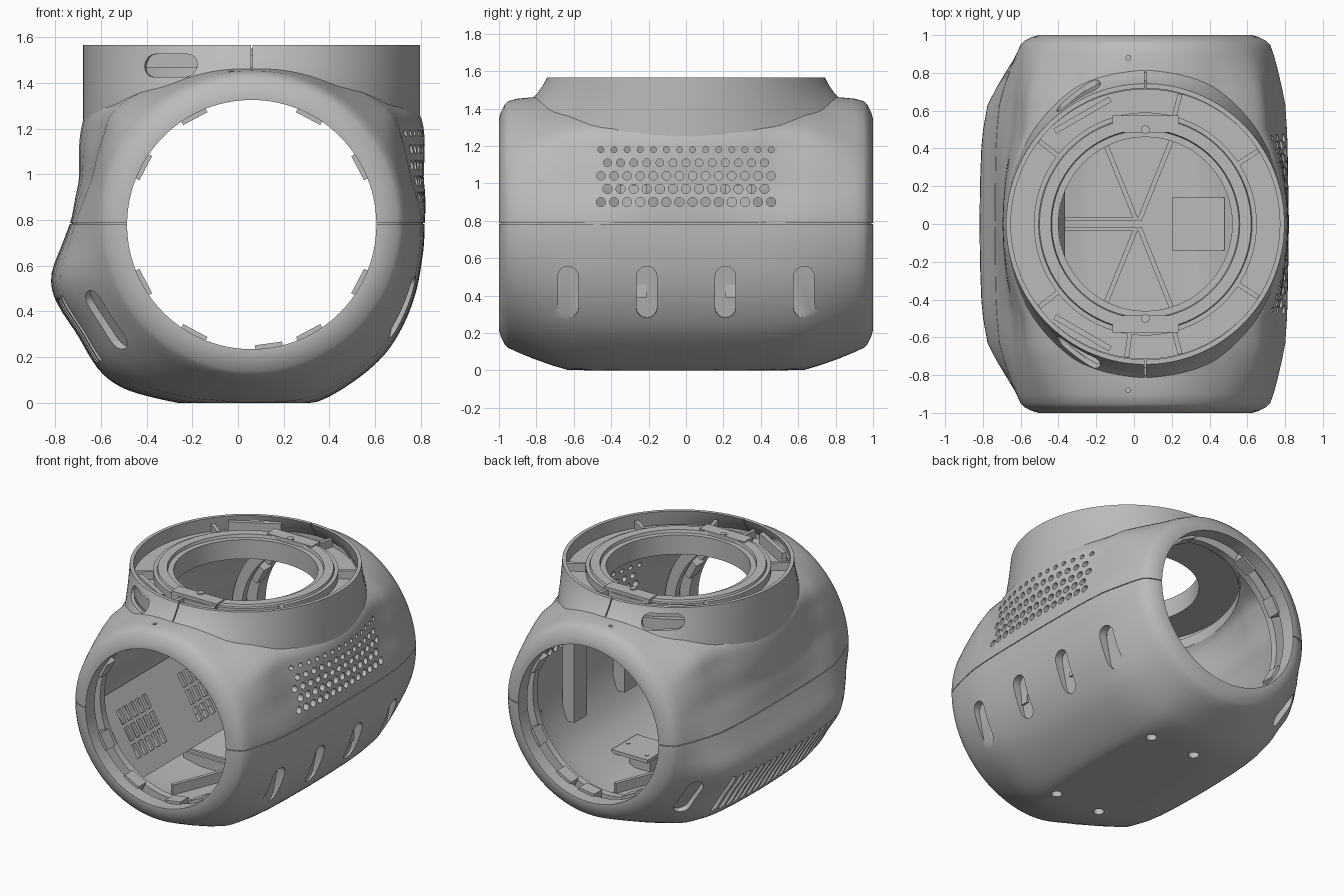
import bpy, bmesh
from math import pi, sin, cos, atan2, radians, hypot
from mathutils import Matrix, Vector

if "Cube" in bpy.data.objects:
    bpy.data.objects.remove(bpy.data.objects["Cube"], do_unlink=True)

CX, CZ = 0.06, 0.78          # axis shared by the openings and the neck
SEGMENTS = 160
ANGLES = [2 * pi * i / SEGMENTS for i in range(SEGMENTS)]
X, Y, Z = Vector((1, 0, 0)), Vector((0, 1, 0)), Vector((0, 0, 1))

grey = bpy.data.materials.new("plain grey")
grey.use_nodes = True
grey.diffuse_color = (0.5, 0.5, 0.5, 1)
grey.node_tree.nodes["Principled BSDF"].inputs["Base Color"].default_value = grey.diffuse_color


def finish(name, bm):
    bmesh.ops.recalc_face_normals(bm, faces=bm.faces)
    mesh = bpy.data.meshes.new(name)
    bm.to_mesh(mesh)
    bm.free()
    obj = bpy.data.objects.new(name, mesh)
    mesh.materials.append(grey)
    bpy.context.collection.objects.link(obj)
    return obj


def activate(obj):
    bpy.ops.object.select_all(action='DESELECT')
    obj.select_set(True)
    bpy.context.view_layer.objects.active = obj


def smooth(obj):
    activate(obj)
    bpy.ops.object.shade_smooth_by_angle(angle=radians(32))


def loft(name, rings):
    """Join rings into a closed tube whose last ring meets the first."""
    bm = bmesh.new()
    rows = [[bm.verts.new(p) for p in ring] for ring in rings]
    for a, b in zip(rows, rows[1:] + rows[:1]):
        for i in range(len(a)):
            j = (i + 1) % len(a)
            bm.faces.new((a[i], a[j], b[j], b[i]))
    return finish(name, bm)


def upright_ring(name, profile):
    return loft(name, [[(CX + r * cos(t), r * sin(t), z) for t in ANGLES] for r, z in profile])


def end_ring(name, profile):
    return loft(name, [[(CX + r * cos(t), y, CZ + r * sin(t)) for t in ANGLES] for r, y in profile])


def box(bm, centre, size, turn=Matrix()):
    scale = Matrix.Diagonal((*size, 1))
    bmesh.ops.create_cube(bm, size=1, matrix=Matrix.Translation(centre) @ turn @ scale)


def slot(bm, centre, normal, up, width, length, inward, outward, steps=8):
    """Stadium prism along a normal; width equal to length makes a cylinder."""
    n = Vector(normal).normalized()
    side = Vector(up).cross(n).normalized()
    up = n.cross(side)
    r, half = width / 2, (length - width) / 2
    outline = []
    for end in (0, 1):
        for i in range(steps + (half > 0)):
            a = pi * (end + i / steps)
            outline.append((r * cos(a), r * sin(a) + (half if end == 0 else -half)))
    base = Vector(centre)
    low, high = [[bm.verts.new(base + side * u + up * v + n * d) for u, v in outline]
                 for d in (-inward, outward)]
    bm.faces.new(low)
    bm.faces.new(high)
    for i in range(len(low)):
        j = (i + 1) % len(low)
        bm.faces.new((low[i], low[j], high[j], high[i]))


def cut(obj, cutter):
    cutter.hide_render = True
    mod = obj.modifiers.new("cut", 'BOOLEAN')
    mod.operation, mod.solver, mod.object = 'DIFFERENCE', 'EXACT', cutter
    activate(obj)
    bpy.ops.object.modifier_apply(modifier=mod.name)
    bpy.data.objects.remove(cutter, do_unlink=True)


# Middle cross-section of the body, turned into lightly smoothed radii
SECTION = [(.815, .78), (.808, 1), (.804, 1.26), (.77, 1.3), (.68, 1.35), (.48, 1.415), (.06, 1.475),
           (-.36, 1.415), (-.56, 1.35), (-.65, 1.3), (-.677, 1.25), (-.69, .98), (-.725, .8),
           (-.775, .67), (-.82, .57), (-.815, .48), (-.7, .3), (-.6, .13), (-.52, .07),
           (-.35, .02), (-.1, -.01), (.1, -.02), (.34, 0), (.5, .09), (.65, .22), (.75, .4), (.8, .6)]
polar = sorted((atan2(z - CZ, x - CX) % (2 * pi), hypot(x - CX, z - CZ)) for x, z in SECTION)
polar = [(polar[-1][0] - 2 * pi, polar[-1][1])] + polar + [(polar[0][0] + 2 * pi, polar[0][1])]


def radius_at(t):
    for (a, ra), (b, rb) in zip(polar, polar[1:]):
        if a <= t <= b:
            return ra + (rb - ra) * (t - a) / (b - a)


radii = [radius_at(t) for t in ANGLES]
for _ in range(2):
    radii = [(radii[i - 1] + 2 * radii[i] + radii[(i + 1) % SEGMENTS]) / 4 for i in range(SEGMENTS)]


def body_ring(y, round_radius, weight, inset=0):
    """Blend from a round end to the middle section; the shoulders curve in around the neck."""
    ring = []
    for t, r in zip(ANGLES, radii):
        d = round_radius * (1 - weight) + r * weight - inset
        z = max(inset, CZ + d * sin(t))
        shoulder = min(1, max(0, (z - .8) / .38))
        ring.append((CX + d * cos(t) * (1 - .5 * min(y * y, .25) * weight * shoulder), y, z))
    return ring


# Body shell: distance along y, end radius, share of the middle section
HALF = [(0, .67, 1), (.12, .67, .995), (.25, .67, .985), (.4, .67, .96), (.5, .67, .92), (.63, .67, .82),
        (.72, .67, .62), (.82, .67, .35), (.9, .67, .1), (.95, .66, 0), (.97, .64, 0), (.99, .6, 0), (1, .565, 0)]
outer = [(-y, r, w) for y, r, w in HALF[:0:-1]] + HALF
core = [k for k in outer if abs(k[0]) <= .9][::-1]
rings = [body_ring(*k) for k in outer]
rings += [body_ring(1, .545, 0), body_ring(.9, .545, 0)]
rings += [body_ring(*k, .06) for k in core]
rings += [body_ring(-.9, .545, 0), body_ring(-1, .545, 0)]
body = loft("body_shell", rings)

# Neck hole
bm = bmesh.new()
bmesh.ops.create_cone(bm, cap_ends=True, segments=96, radius1=1, radius2=1, depth=1,
                      matrix=Matrix.Translation((CX, 0, 1.72)) @ Matrix.Diagonal((.66, .8, 1, 1)))
cut(body, finish("cutter", bm))

# Shallow groove where the two body halves meet
groove = []
for s, start, path in ((1, 0, outer), (-1, SEGMENTS // 2, outer[::-1])):
    for y, r, w in path:
        d = r * (1 - w) + radii[start] * w
        (xa, ya), (xb, yb) = [(CX + s * (d + e), y * f) for e, f in ((-.008, .992), (.05, 1.05))]
        groove.append([(xa, ya, .782), (xb, yb, .782), (xb, yb, .787), (xa, ya, .787)])
cut(body, loft("cutter", groove))

# Side perforations, scoops, vents, corner recesses and screw holes
bm = bmesh.new()
for row, size in enumerate((.05, .05, .046, .042, .032)):
    count = 14 - row % 2
    for i in range(count):
        slot(bm, (.8, (i - (count - 1) / 2) * .07, .9 + .07 * row), X, Z, size, size, .2, .1, 6)
for i, depth in enumerate((.692, .708, .708, .692)):
    slot(bm, (depth, (i - 1.5) * .42, .425), (1, 0, -.2), (.2, 0, 1), .11, .29, 0, .2)
for i in range(17):
    slot(bm, (-.71, (i - 8) * .07, .31), (-.86, 0, -.5), (-.5, 0, .86), .045, .34, .1, .1, 4)
for s in (-1, 1):
    slot(bm, (-.58, s * .8, .36), (-.836, s * .6, -.55), (-.55, 0, .836), .11, .3, .035, .15)
    slot(bm, (-.03, s * .88, 1.45), Z, Y, .025, .025, .03, .1)
    for x in (-.1, .25):
        slot(bm, (x, s * .47, 0), Z, Y, .07, .07, .1, .04)
cut(body, finish("cutter", bm))
smooth(body)

# Neck collar: round at the rim, flared towards front and back at the base
FLARE = [(0, .845), (.2, .82), (.4, .795), (.6, .775), (.8, .757), (1, .743)]


def neck_ring(level, ry, inset):
    ring = []
    for t in ANGLES:
        base = 1.2 + .225 * sin(t) ** 2
        ring.append((CX + (.737 - inset) * cos(t), (ry - inset) * sin(t), base + (1.565 - base) * level))
    return ring


neck = loft("neck_collar", [neck_ring(*k, 0) for k in FLARE] + [neck_ring(*k, .025) for k in FLARE[::-1]])
bm = bmesh.new()
box(bm, (CX, 0, 1.5), (.007, 3, .2))
for s in (-1, 1):
    slot(bm, (-.29, s * .66, 1.475), (-.25, s, 0), X, .1, .26, .06, .3)
cut(neck, finish("cutter", bm))
smooth(neck)

# Recessed bearing seat inside the neck
smooth(upright_ring("neck_seat", [(.46, 1.38), (.715, 1.38), (.715, 1.47), (.46, 1.47)]))
smooth(upright_ring("bearing_ring", [(.46, 1.46), (.59, 1.46), (.59, 1.52), (.565, 1.52),
                                     (.56, 1.535), (.5, 1.535), (.495, 1.515), (.46, 1.515)]))
bm = bmesh.new()
for degrees in (-98, -75, -33, 33, 75, 142, 218):
    turn = Matrix.Rotation(radians(degrees), 4, 'Z')
    box(bm, Vector((CX, 0, 1.495)) + turn @ Vector((.65, 0, 0)), (.125, .025, .06), turn)
for s in (-1, 1):
    # backing behind the collar pockets, then the screw blocks
    turn = Matrix.Rotation(radians(s * 120), 4, 'Z')
    box(bm, Vector((CX, 0, 1.475)) + turn @ Vector((.665, 0, 0)), (.03, .34, .14), turn)
    box(bm, (CX, s * .53, 1.505), (.35, .09, .075))
    slot(bm, (CX, s * .5, 1.545), Z, Y, .045, .045, .01, .006)
finish("neck_dividers", bm)

# Inner rails and locking tabs at each opening
for s, side in ((-1, "front"), (1, "back")):
    smooth(end_ring(side + "_opening_rail", [(.565, s * .76), (.64, s * .76), (.64, s * .81), (.565, s * .81)]))
    bm = bmesh.new()
    for degrees in (28, 62, 118, 152, 208, 242, 278, 298, 332):
        turn = Matrix.Rotation(-radians(degrees), 4, 'Y')
        box(bm, Vector((CX, s * .87, CZ)) + turn @ Vector((.565, 0, 0)), (.08, .09, .12), turn)
    finish(side + "_locking_tabs", bm)

# Sloped inner panel with two vent grids
tilt = Matrix.Rotation(radians(-30), 4, 'Y')
middle = Vector((-.52, 0, .39))
bm = bmesh.new()
box(bm, middle, (.02, 1.24, .58), tilt)
panel = finish("inner_vent_panel", bm)
bm = bmesh.new()
for s in (-1, 1):
    for column in range(5):
        for row in range(3):
            spot = Vector((0, s * (.2 + .07 * column), (row - 1) * .12))
            box(bm, middle + tilt @ spot, (.1, .045, .095), tilt)
cut(panel, finish("cutter", bm))

# Floor ribs and mounting plate
bm = bmesh.new()
for degrees in (68, 112, -68, -112):
    turn = Matrix.Rotation(radians(degrees), 4, 'Z')
    box(bm, Vector((.02, 0, .09)) + turn @ Vector((.27, 0, 0)), (.5, .025, .08), turn)
for s in (-1, 1):
    box(bm, (-.2, s * .025, .09), (.4, .02, .08))
finish("floor_ribs", bm)
bm = bmesh.new()
box(bm, (.34, 0, .15), (.28, .28, .025))
box(bm, (.29, 0, .1), (.16, .2, .09))
for x, y in ((.25, .08), (.25, -.08), (.45, 0)):
    slot(bm, (x, y, .1625), Z, Y, .03, .03, .005, .004)
finish("mounting_plate", bm)

# Posts on the inner side wall
bm = bmesh.new()
for s in (-1, 1):
    box(bm, (.67, s * .28, .69), (.09, .14, .6))
finish("wall_posts", bm)
